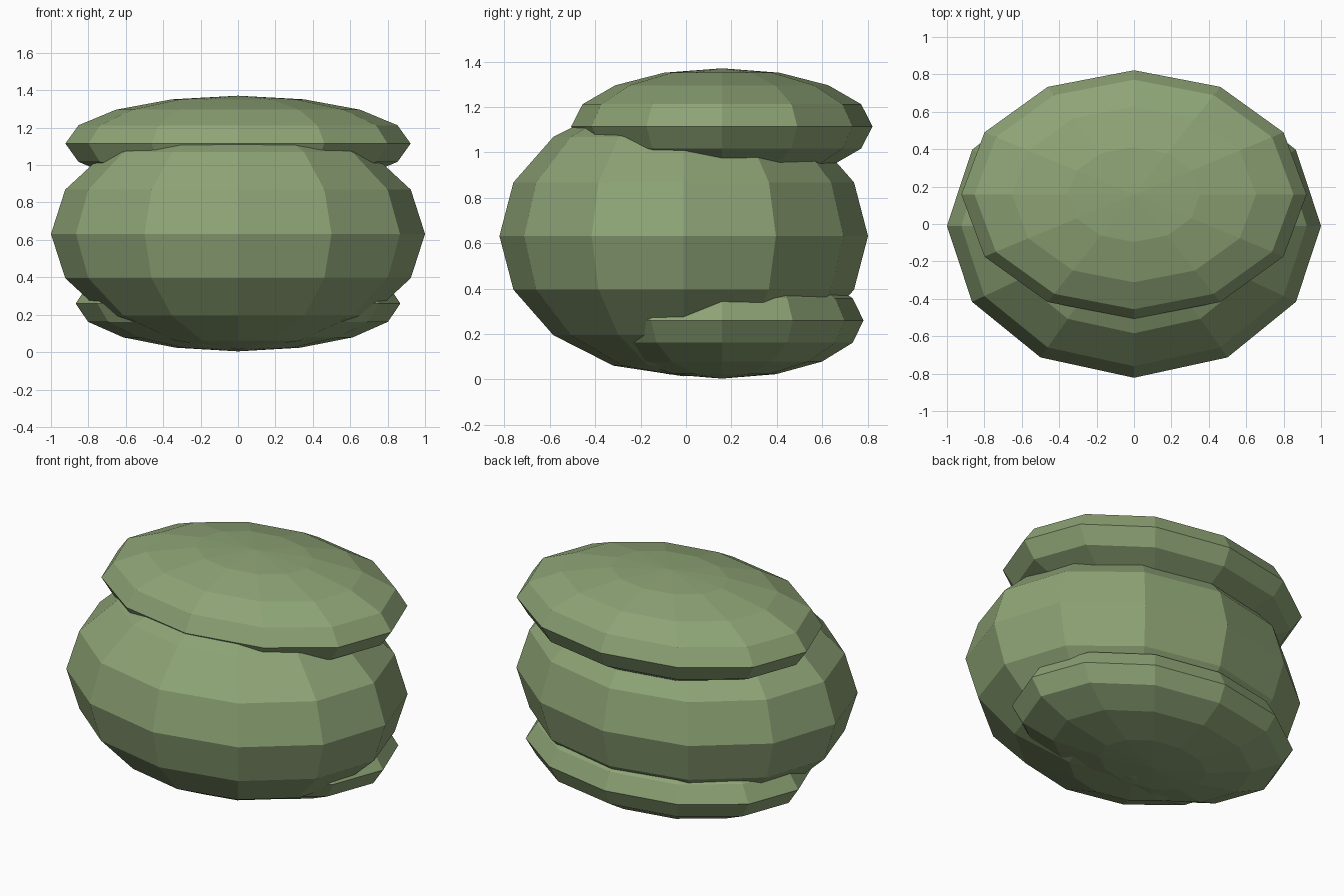
import bpy

if "Cube" in bpy.data.objects:
    bpy.data.objects.remove(bpy.data.objects["Cube"])

green = bpy.data.materials.new("leaf green")
green.diffuse_color = (0.27, 0.37, 0.18, 1.0)
green.use_nodes = True
green.node_tree.nodes["Principled BSDF"].inputs["Base Color"].default_value = green.diffuse_color


def lobe(name, center, radii):
    """Flat-faced squashed sphere."""
    bpy.ops.mesh.primitive_uv_sphere_add(segments=12, ring_count=8, radius=1, location=center)
    ob = bpy.context.object
    ob.name = name
    ob.scale = radii
    bpy.ops.object.transform_apply(location=False, rotation=False, scale=True)
    ob.data.materials.append(green)
    bpy.ops.object.shade_flat()
    return ob


# large middle lobe, with thinner lobes set back above and below it
lobe("main_body", (0, -0.01, 0.632), (1.0, 0.812, 0.618))
lobe("upper_lobe", (0, 0.158, 1.115), (0.923, 0.664, 0.256))
lobe("lower_lobe", (0, 0.158, 0.260), (0.868, 0.624, 0.256))
